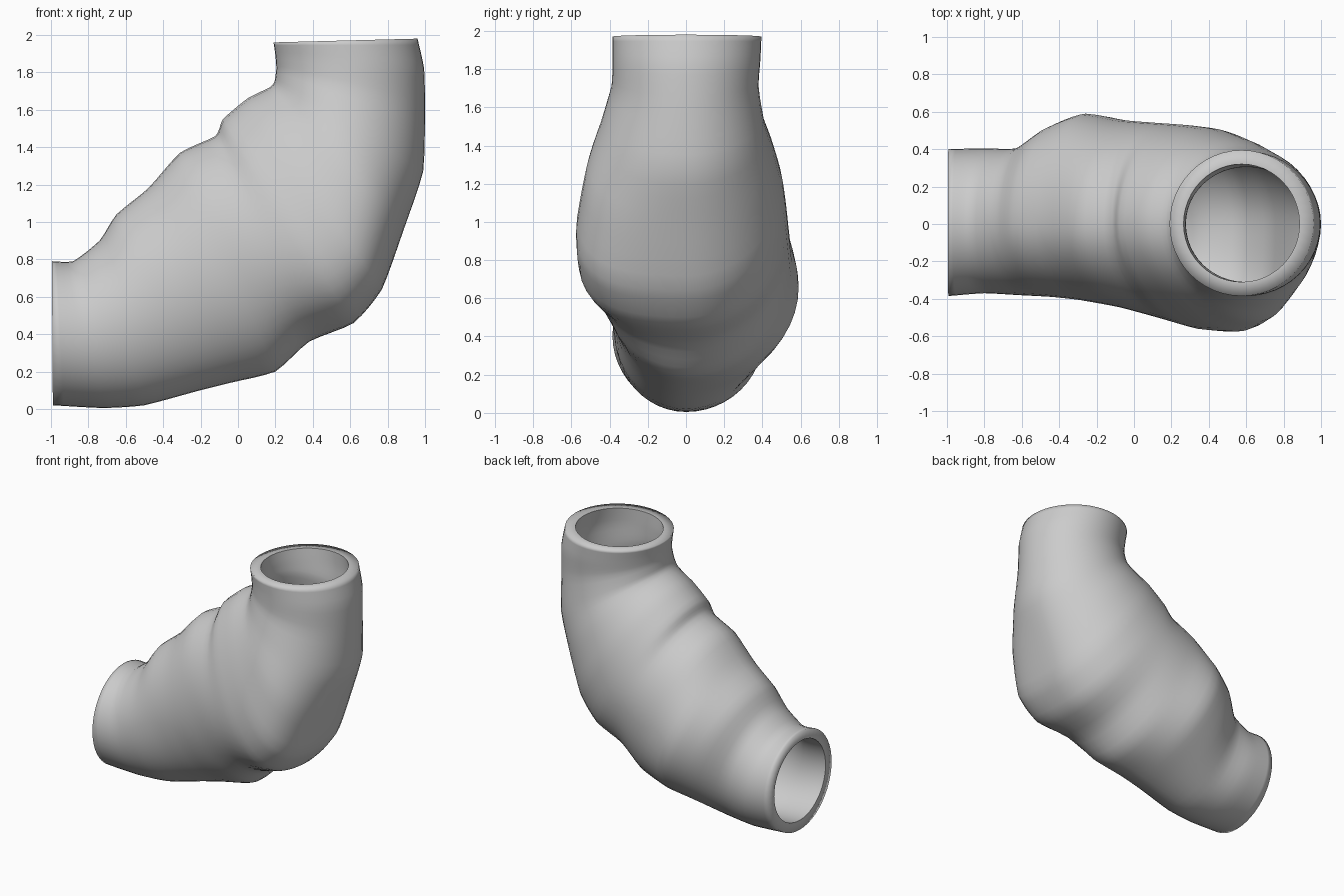
import bpy, bmesh, math
from mathutils import Vector

if "Cube" in bpy.data.objects:
    bpy.data.objects.remove(bpy.data.objects["Cube"])

SIDES, STEPS, WALL = 48, 4, 0.075

# Cross-sections along the elbow:
# inner-bend x, z, outer-bend x, z, half width towards -y, towards +y, shift of widest -y point
sections = [
    (-0.995, 0.79, -0.99, 0.02, 0.385, 0.40, 0.00),
    (-0.88, 0.79, -0.72, 0.005, 0.37, 0.405, 0.00),
    (-0.74, 0.90, -0.50, 0.02, 0.38, 0.405, 0.00),
    (-0.65, 1.04, -0.22, 0.095, 0.39, 0.52, 0.00),
    (-0.48, 1.18, -0.04, 0.14, 0.41, 0.59, 0.00),
    (-0.31, 1.37, 0.20, 0.20, 0.45, 0.555, 0.04),
    (-0.12, 1.46, 0.38, 0.36, 0.51, 0.54, 0.12),
    (-0.08, 1.55, 0.62, 0.46, 0.565, 0.53, 0.22),
    (0.05, 1.66, 0.77, 0.64, 0.575, 0.51, 0.24),
    (0.17, 1.72, 0.89, 0.97, 0.525, 0.46, 0.15),
    (0.195, 1.75, 0.99, 1.27, 0.45, 0.41, 0.04),
    (0.205, 1.82, 1.00, 1.60, 0.39, 0.38, 0.00),
    (0.20, 1.89, 0.995, 1.82, 0.385, 0.39, 0.00),
    (0.19, 1.96, 0.96, 1.98, 0.385, 0.395, 0.00),
]


def spline(p0, p1, p2, p3, t):
    """Blend between p1 and p2, half smooth and half straight."""
    out = []
    for a, b, c, d in zip(p0, p1, p2, p3):
        curve = 0.5 * (2*b + (c - a)*t + (2*a - 5*b + 4*c - d)*t*t + (3*b - a - 3*c + d)*t**3)
        out.append(0.5 * curve + 0.5 * (b + (c - b) * t))
    return out


def ring(bm, s, inset):
    """One closed cross-section, optionally shrunk by the wall thickness."""
    a, b = Vector((s[0], 0, s[1])), Vector((s[2], 0, s[3]))
    mid, half = (a + b) / 2, (b - a) / 2
    axis, r = half.normalized(), half.length - inset
    verts = []
    for i in range(SIDES):
        ang = math.tau * i / SIDES
        c, n = math.cos(ang), math.sin(ang)
        width = (s[5] if n > 0 else s[4]) - inset
        shift = s[6] * n * n if n < 0 else 0
        p = mid + axis * (r * c + shift)
        verts.append(bm.verts.new((p.x, width * n, p.z)))
    return verts


# Refined list of sections
path = []
last = len(sections) - 1
for i in range(last):
    quad = [sections[min(max(j, 0), last)] for j in range(i - 1, i + 3)]
    path += [spline(*quad, k / STEPS) for k in range(STEPS)]
path.append(sections[-1])

# Outer skin, then inner bore walked backwards, closed by the two rims
bm = bmesh.new()
rings = [ring(bm, s, 0) for s in path] + [ring(bm, s, WALL) for s in reversed(path)]
for k, cur in enumerate(rings):
    nxt = rings[(k + 1) % len(rings)]
    for i in range(SIDES):
        j = (i + 1) % SIDES
        bm.faces.new((cur[i], cur[j], nxt[j], nxt[i])).smooth = True
bmesh.ops.recalc_face_normals(bm, faces=bm.faces[:])

# Soft outer lips, crisp inner edges at both openings
for loop in (rings[len(path)], rings[-1]):
    for i in range(SIDES):
        bm.edges.get((loop[i], loop[(i + 1) % SIDES])).smooth = False

mesh = bpy.data.meshes.new("elbow_pipe")
bm.to_mesh(mesh)
bm.free()
pipe = bpy.data.objects.new("elbow_pipe", mesh)
bpy.context.collection.objects.link(pipe)
